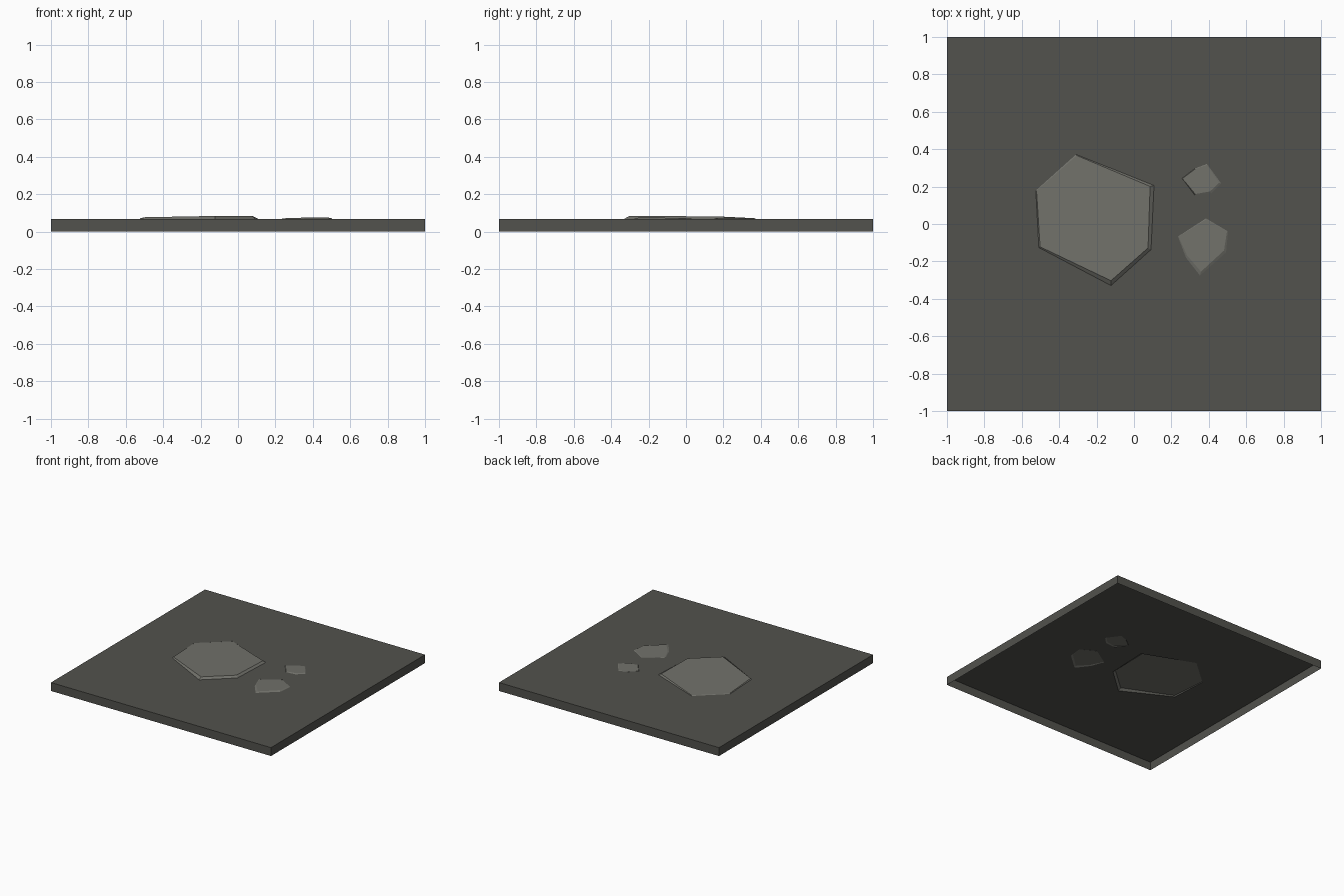
import bpy, bmesh

if "Cube" in bpy.data.objects:
    bpy.data.objects.remove(bpy.data.objects["Cube"])

TOP = 0.069  # height of the ground tile's upper sheet


def material(name, rgb):
    m = bpy.data.materials.new(name)
    m.diffuse_color = (*rgb, 1.0)
    m.use_nodes = True
    m.node_tree.nodes["Principled BSDF"].inputs["Base Color"].default_value = m.diffuse_color
    return m


GROUND = material("dark grey ground", (0.084, 0.084, 0.074))
STONE = material("light grey stone", (0.165, 0.165, 0.145))


def finish(bm, name, mat):
    mesh = bpy.data.meshes.new(name)
    bm.to_mesh(mesh)
    bm.free()
    mesh.materials.append(mat)
    obj = bpy.data.objects.new(name, mesh)
    bpy.context.collection.objects.link(obj)


# Each stone: base outline (x, y), then top outline (x, y, rise above ground)
STONES = {
    "large_stone": (
        [(-.31, .372), (.107, .206), (.091, -.137), (-.123, -.329), (-.509, -.126), (-.525, .179)],
        [(-.306, .366, .003), (.086, .201, .011), (.075, -.128, .015),
         (-.123, -.303, .015), (-.502, -.122, .008), (-.521, .178, .003)]),
    "small_back_stone": (
        [(.39, .321), (.466, .217), (.412, .163), (.326, .153), (.257, .244), (.326, .297)],
        [(.389, .316, .002), (.455, .22, .004), (.406, .174, .005),
         (.327, .16, .004), (.259, .243, .002), (.327, .294, .002)]),
    "small_front_stone": (
        [(.385, .03), (.503, -.04), (.492, -.153), (.353, -.276), (.278, -.18), (.235, -.067)],
        [(.385, .024, .002), (.497, -.041, .004), (.481, -.142, .006),
         (.358, -.255, .006), (.284, -.169, .004), (.238, -.067, .002)]),
}


def ring(bm, pts):
    verts = [bm.verts.new(p) for p in pts]
    edges = [bm.edges.new((verts[i - 1], verts[i])) for i in range(len(verts))]
    return verts, edges


# Ground tile: upper sheet with openings under the stones, four sides, open below
bm = bmesh.new()
corners = [(-1, -1), (1, -1), (1, 1), (-1, 1)]
rim, edges = ring(bm, [(x, y, TOP) for x, y in corners])
for base, _ in STONES.values():
    edges += ring(bm, [(x, y, TOP) for x, y in base])[1]
bmesh.ops.triangle_fill(bm, edges=edges, use_beauty=True, normal=(0, 0, 1))
bm.normal_update()
for f in bm.faces:
    if f.normal.z < 0:
        f.normal_flip()
foot = [bm.verts.new((x, y, 0)) for x, y in corners]
for i in range(4):
    bm.faces.new((foot[i - 1], foot[i], rim[i], rim[i - 1]))
finish(bm, "ground_tile", GROUND)

# Stones: sloped skirt and slightly tilted flat top, open below
for name, (base, top) in STONES.items():
    bm = bmesh.new()
    low = [bm.verts.new((x, y, TOP)) for x, y in reversed(base)]
    high = [bm.verts.new((x, y, TOP + r)) for x, y, r in reversed(top)]
    for i in range(len(low)):
        bm.faces.new((low[i - 1], low[i], high[i], high[i - 1]))
    bm.faces.new(high)
    finish(bm, name, STONE)
